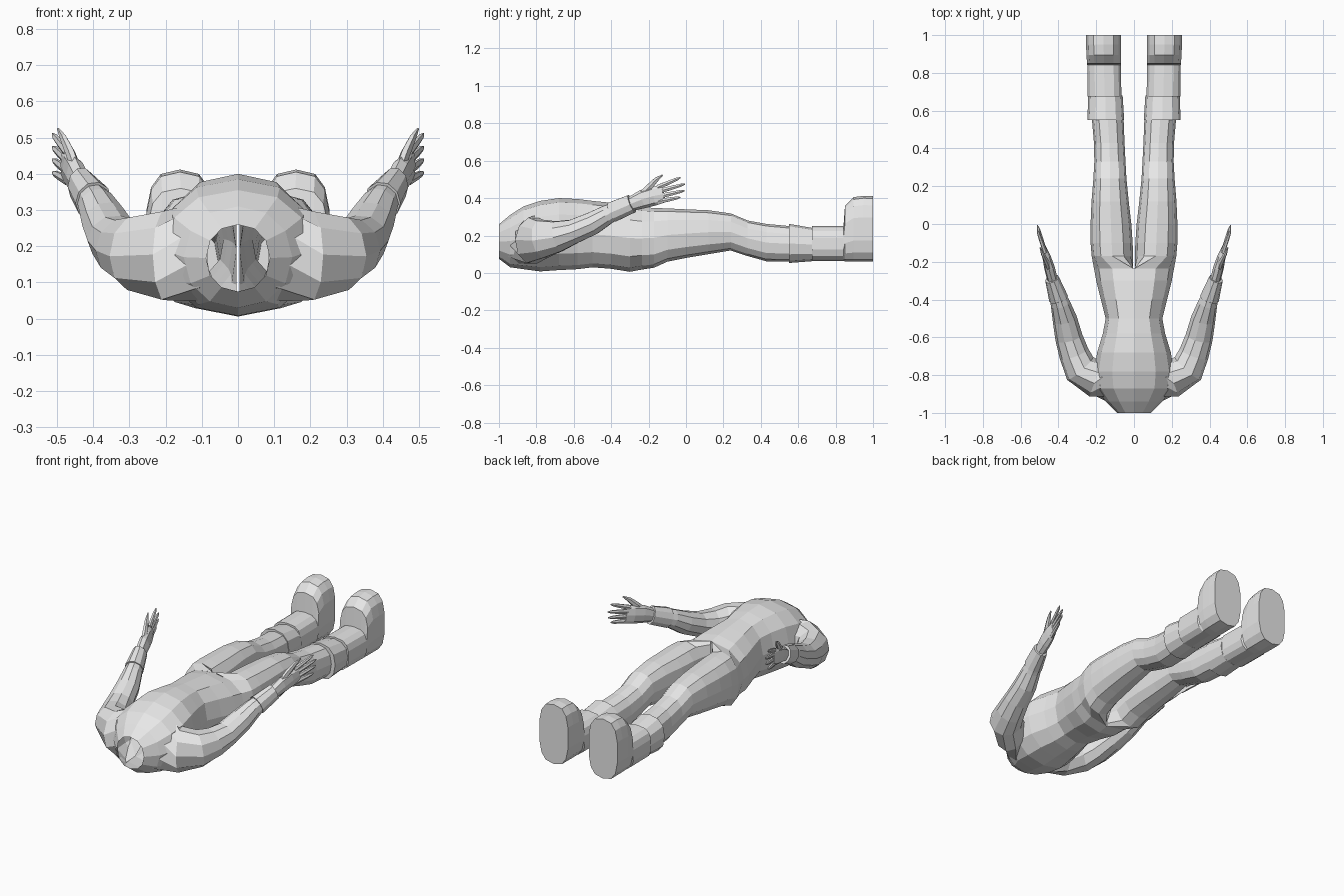
import bpy, bmesh, math
from mathutils import Vector

if "Cube" in bpy.data.objects:
    bpy.data.objects.remove(bpy.data.objects["Cube"])

grey = bpy.data.materials.new("plain_grey")
grey.diffuse_color = (0.8, 0.8, 0.8, 1)
grey.use_nodes = True
grey.node_tree.nodes["Principled BSDF"].inputs["Base Color"].default_value = grey.diffuse_color


def loft(name, rings, cap_start=True, cap_end=True, mirror=True):
    """Skin a list of equal-length point rings; optionally mirror across x."""
    bm = bmesh.new()
    vs = [[bm.verts.new(p) for p in ring] for ring in rings]
    n = len(vs[0])
    for a, b in zip(vs, vs[1:]):
        for i in range(n):
            j = (i + 1) % n
            bm.faces.new((a[i], a[j], b[j], b[i]))
    if cap_start:
        bm.faces.new(vs[0])
    if cap_end:
        bm.faces.new(vs[-1])
    bmesh.ops.recalc_face_normals(bm, faces=bm.faces)
    # An open start can confuse the outside test: check the last ring's side
    me = bpy.data.meshes.new(name)
    bm.to_mesh(me)
    bm.free()
    me.materials.append(grey)
    ob = bpy.data.objects.new(name, me)
    bpy.context.collection.objects.link(ob)
    if mirror:
        ob.modifiers.new("mirror", 'MIRROR')
    return ob


def section(y, x0, x1, top, bottom, n=12, e=0.85):
    """Rounded cross-section facing along y, running clockwise from the top."""
    cx, cz, a, b = (x0 + x1) / 2, (top + bottom) / 2, (x1 - x0) / 2, (top - bottom) / 2
    pts = []
    for i in range(n):
        s, c = math.sin(2 * math.pi * i / n), math.cos(2 * math.pi * i / n)
        pts.append((cx + a * math.copysign(abs(s) ** e, s), y,
                    cz + b * math.copysign(abs(c) ** e, c)))
    return pts


def tube(name, path, n=8, cap_start=True):
    """Tube along (point, sideways radius, upright radius) stations."""
    pts = [Vector(p) for p, _, _ in path]
    rings = []
    for i, (_, ru, rv) in enumerate(path):
        t = (pts[min(i + 1, len(pts) - 1)] - pts[max(i - 1, 0)]).normalized()
        u = (Vector((1, 0, 0)) - t * t.x).normalized()
        v = t.cross(u)
        rings.append([pts[i] + u * ru * math.cos(2 * math.pi * k / n)
                      + v * rv * math.sin(2 * math.pi * k / n) for k in range(n)])
    return loft(name, rings, cap_start)


# Torso, open at the neck and where the legs join: y, half width, top, bottom
torso = [(-1, .088, .26, .075), (-.94, .15, .31, .03), (-.87, .20, .355, .02),
         (-.78, .212, .385, .008), (-.68, .195, .40, .015), (-.58, .165, .395, .02),
         (-.5, .15, .385, .03), (-.4, .175, .375, .022), (-.3, .2, .365, .006),
         (-.235, .212, .352, .018)]
torso_rings = [section(y, -w, w, t, b, 12, 0.95 if y < -.9 else 0.88)
               for y, w, t, b in torso]
loft("torso", torso_rings, False, False, False)

# Legs start from half of the last torso ring: y, inner x, outer x, top, bottom
hip = [(max(x, .004), y, z) for x, y, z in torso_rings[-1]]
legs = [(-.17, .005, .224, .347, .028), (-.1, .007, .23, .345, .06),
        (0, .014, .23, .34, .08), (.12, .028, .225, .335, .10),
        (.24, .04, .215, .318, .12), (.33, .045, .21, .28, .09),
        (.43, .05, .212, .262, .062), (.58, .056, .225, .248, .06)]
loft("leg", [hip] + [section(*r) for r in legs], cap_start=False)

# Trouser cuff and boot
loft("boot_cuff", [section(.55, .052, .247, .262, .053), section(.68, .06, .242, .24, .063)])
boots = [(.675, .065, .247, .25, .064), (.842, .068, .249, .25, .064),
         (.85, .068, .25, .36, .062), (.895, .066, .254, .405, .06),
         (.95, .066, .255, .412, .06), (1, .066, .255, .41, .06)]
loft("boot", [section(*r, 14, 0.7) for r in boots])

# Shoulder, arm and sleeve cuff
tube("arm", [((.10, -.835, .185), .10, .158), ((.2, -.82, .173), .10, .128),
             ((.285, -.765, .182), .092, .106), ((.318, -.685, .195), .08, .086),
             ((.345, -.6, .222), .073, .068), ((.367, -.5, .265), .065, .064),
             ((.39, -.42, .312), .052, .054), ((.41, -.36, .34), .04, .046)], 10, False)
tube("sleeve_cuff", [((.399, -.395, .325), .052, .057), ((.434, -.29, .37), .038, .052)], 10)

# Hand: palm, four fingers, thumb
tube("palm", [((.427, -.31, .363), .028, .036), ((.448, -.23, .395), .028, .05),
              ((.464, -.17, .412), .022, .052), ((.479, -.12, .422), .012, .046)])
for i, (z0, y1, z1) in enumerate([(.382, -.03, .404), (.408, -.008, .44),
                                  (.435, -.005, .475), (.458, -.03, .51)]):
    a, b = Vector((.47, -.15, z0)), Vector((.512, y1, z1))
    tube("finger_%d" % (i + 1), [(a, .012, .015), (a.lerp(b, .55), .01, .012),
                                 (a.lerp(b, .85), .008, .009), (b, .002, .003)], 6)
tube("thumb", [((.444, -.25, .405), .014, .02), ((.462, -.2, .455), .014, .02),
               ((.482, -.16, .498), .01, .014), ((.497, -.125, .524), .003, .004)], 6)
